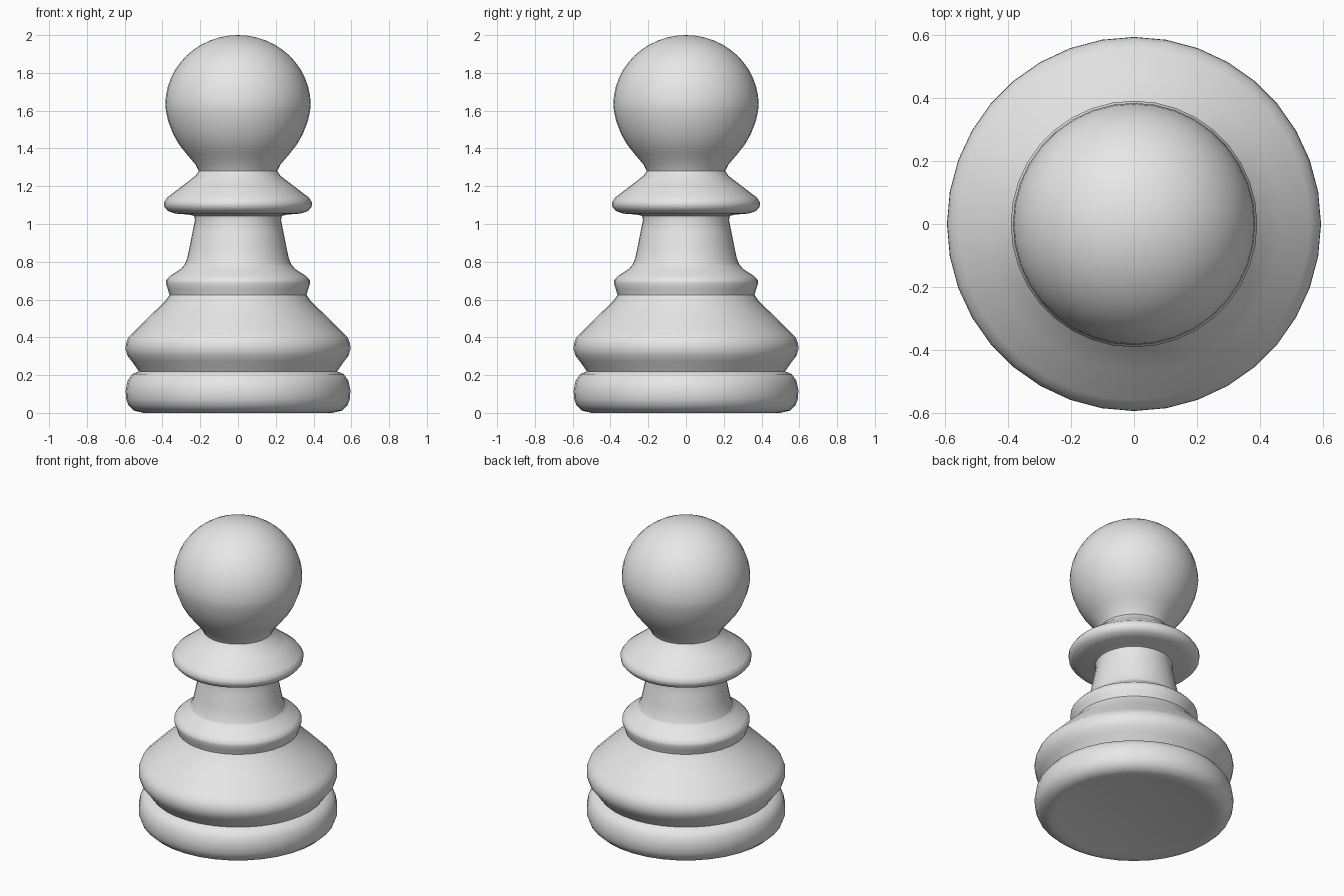
import bpy, bmesh, math

if "Cube" in bpy.data.objects:
    bpy.data.objects.remove(bpy.data.objects["Cube"])

SIDES = 36
grey = bpy.data.materials.new("light_grey")
grey.diffuse_color = (0.8, 0.8, 0.8, 1)
grey.use_nodes = True
grey.node_tree.nodes["Principled BSDF"].inputs["Base Color"].default_value = grey.diffuse_color


def lathe(name, profile):
    """Spin (radius, height) points around z; zero radius gives a pole."""
    bm = bmesh.new()
    rings = []
    for r, z in profile:
        if r == 0:
            rings.append([bm.verts.new((0, 0, z))] * SIDES)
        else:
            rings.append([bm.verts.new((r * math.cos(2 * math.pi * i / SIDES),
                                        r * math.sin(2 * math.pi * i / SIDES), z))
                          for i in range(SIDES)])
    for a, b in zip(rings, rings[1:]):
        for i in range(SIDES):
            j = (i + 1) % SIDES
            bm.faces.new(list(dict.fromkeys((a[i], a[j], b[j], b[i]))))
    bmesh.ops.recalc_face_normals(bm, faces=bm.faces)
    # open parts: make sure the walls face away from the axis
    if sum(f.normal.x * f.calc_center_median().x +
           f.normal.y * f.calc_center_median().y for f in bm.faces) < 0:
        bmesh.ops.reverse_faces(bm, faces=bm.faces)
    mesh = bpy.data.meshes.new(name)
    bm.to_mesh(mesh)
    bm.free()
    mesh.materials.append(grey)
    obj = bpy.data.objects.new(name, mesh)
    bpy.context.collection.objects.link(obj)
    bpy.ops.object.select_all(action='DESELECT')
    obj.select_set(True)
    bpy.context.view_layer.objects.active = obj
    bpy.ops.object.shade_smooth_by_angle(angle=math.radians(50))


# bottom rim with flat underside
lathe("base_rim", [(0, 0.012), (0.46, 0.012), (0.50, 0.0), (0.55, 0.012), (0.58, 0.04),
                   (0.593, 0.075), (0.595, 0.12), (0.585, 0.17),
                   (0.56, 0.205), (0.525, 0.22)])
# bulging skirt sloping up to the first groove
lathe("skirt", [(0.525, 0.22), (0.56, 0.27), (0.585, 0.302), (0.595, 0.335),
                (0.594, 0.365), (0.582, 0.397), (0.56, 0.42),
                (0.47, 0.51), (0.385, 0.592), (0.363, 0.625)])
# ring at the foot of the stem
lathe("stem_ring", [(0.363, 0.625), (0.372, 0.655), (0.382, 0.685), (0.38, 0.703),
                    (0.36, 0.725), (0.305, 0.76), (0.283, 0.785)])
# tapered stem
lathe("stem", [(0.283, 0.785), (0.27, 0.815), (0.258, 0.87), (0.24, 0.96),
               (0.228, 1.02), (0.232, 1.043)])
# flared collar
lathe("collar", [(0.232, 1.043), (0.26, 1.05), (0.33, 1.055), (0.37, 1.068), (0.39, 1.09),
                 (0.392, 1.115), (0.375, 1.14), (0.29, 1.205),
                 (0.225, 1.255), (0.208, 1.28)])
# neck and rounded head
head = [(0.208, 1.28), (0.225, 1.315), (0.27, 1.368), (0.31, 1.418),
        (0.343, 1.475), (0.37, 1.545), (0.382, 1.60)]
for k in range(13):
    t = math.pi / 2 * k / 12
    head.append((0.385 * math.cos(t) if k < 12 else 0, 1.63 + 0.37 * math.sin(t)))
lathe("head", head)
